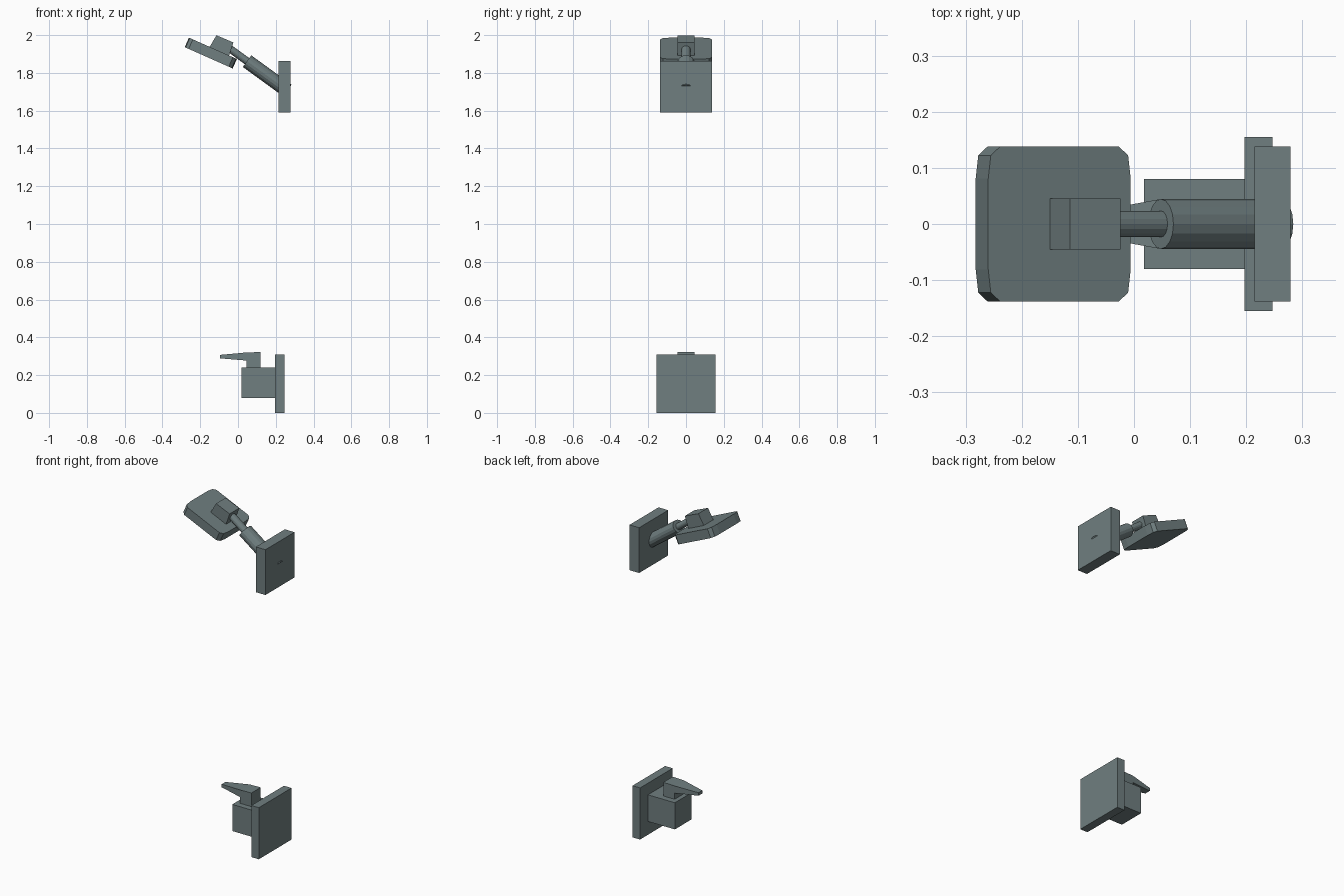
import bpy, bmesh, math
from mathutils import Vector, Matrix

if "Cube" in bpy.data.objects:
    bpy.data.objects.remove(bpy.data.objects["Cube"])

steel = bpy.data.materials.new("grey_steel")
steel.diffuse_color = (0.16, 0.21, 0.215, 1)
steel.use_nodes = True
steel.node_tree.nodes["Principled BSDF"].inputs["Base Color"].default_value = steel.diffuse_color


def finish(name, bm):
    bmesh.ops.recalc_face_normals(bm, faces=bm.faces)
    me = bpy.data.meshes.new(name)
    bm.to_mesh(me)
    bm.free()
    me.materials.append(steel)
    ob = bpy.data.objects.new(name, me)
    bpy.context.collection.objects.link(ob)
    return ob


def box(name, lo, hi):
    bm = bmesh.new()
    bmesh.ops.create_cube(bm, size=1)
    for v in bm.verts:
        v.co = [(a + b) / 2 + c * (b - a) for a, b, c in zip(lo, hi, v.co)]
    return finish(name, bm)


def extrude(name, pts, vec, matrix=Matrix()):
    """Extrude a closed polygon along a vector."""
    bm = bmesh.new()
    f = bm.faces.new([bm.verts.new(p) for p in pts])
    r = bmesh.ops.extrude_face_region(bm, geom=[f], use_keep_orig=True)
    vs = [g for g in r["geom"] if isinstance(g, bmesh.types.BMVert)]
    bmesh.ops.translate(bm, verts=vs, vec=vec)
    bmesh.ops.transform(bm, matrix=matrix, verts=bm.verts)
    return finish(name, bm)


# Lower valve: wall plate and body
box("valve_wall_plate", (0.197, -0.155, 0), (0.247, 0.155, 0.31))
box("valve_body", (0.018, -0.08, 0.08), (0.2, 0.08, 0.24))

# Lever handle: side profile whose width tapers toward the tip
lever = extrude("valve_lever", [(x, -1, z) for x, z in (
    (0.12, 0.235), (0.12, 0.322), (0.045, 0.32), (-0.096, 0.307),
    (-0.096, 0.289), (0.045, 0.277), (0.045, 0.235))], (0, 2, 0))
for v in lever.data.vertices:
    v.co.y *= 0.044 if v.co.x > 0 else 0.018

# Upper wall plate
box("shower_wall_plate", (0.215, -0.138, 1.59), (0.279, 0.138, 1.862))

# Arm: two coaxial, slightly flattened tubes sloping down to the wall
slope = math.radians(36)
along = Vector((math.cos(slope), 0, -math.sin(slope)))
up = Vector((math.sin(slope), 0, math.cos(slope)))
start = Vector((0.048, 0, 1.862))


def tube(name, s0, s1, ry, rn, sides=16):
    ring = [start + along * s0 + Vector((0, 1, 0)) * ry * math.cos(a) + up * rn * math.sin(a)
            for a in (2 * math.pi * i / sides for i in range(sides))]
    return extrude(name, ring, along * (s1 - s0))


tube("arm_sleeve", 0, 0.264, 0.0445, 0.038)
tube("arm_pipe", -0.135, 0.05, 0.0235, 0.02)

# Shower head: tilted slab with clipped corners
hl, hw = 0.139, 0.138
corner = [(hl, hw - 0.057), (hl - 0.005, hw - 0.016), (hl - 0.023, hw)]
half = corner + [(-x, y) for x, y in reversed(corner)]
outline = half + [(x, -y) for x, y in reversed(half)]
tilt = Matrix.Translation((-0.144, 0, 1.905)) @ Matrix.Rotation(math.radians(24), 4, 'Y')
extrude("shower_head", [(x, y, -0.0275) for x, y in outline], (0, 0, 0.055), tilt)

# Block joining the arm to the head
extrude("head_connector", [(x, -0.0455, z) for x, z in (
    (-0.153, 1.933), (-0.114, 1.999), (-0.024, 1.961), (-0.05, 1.885))], (0, 0.091, 0))
